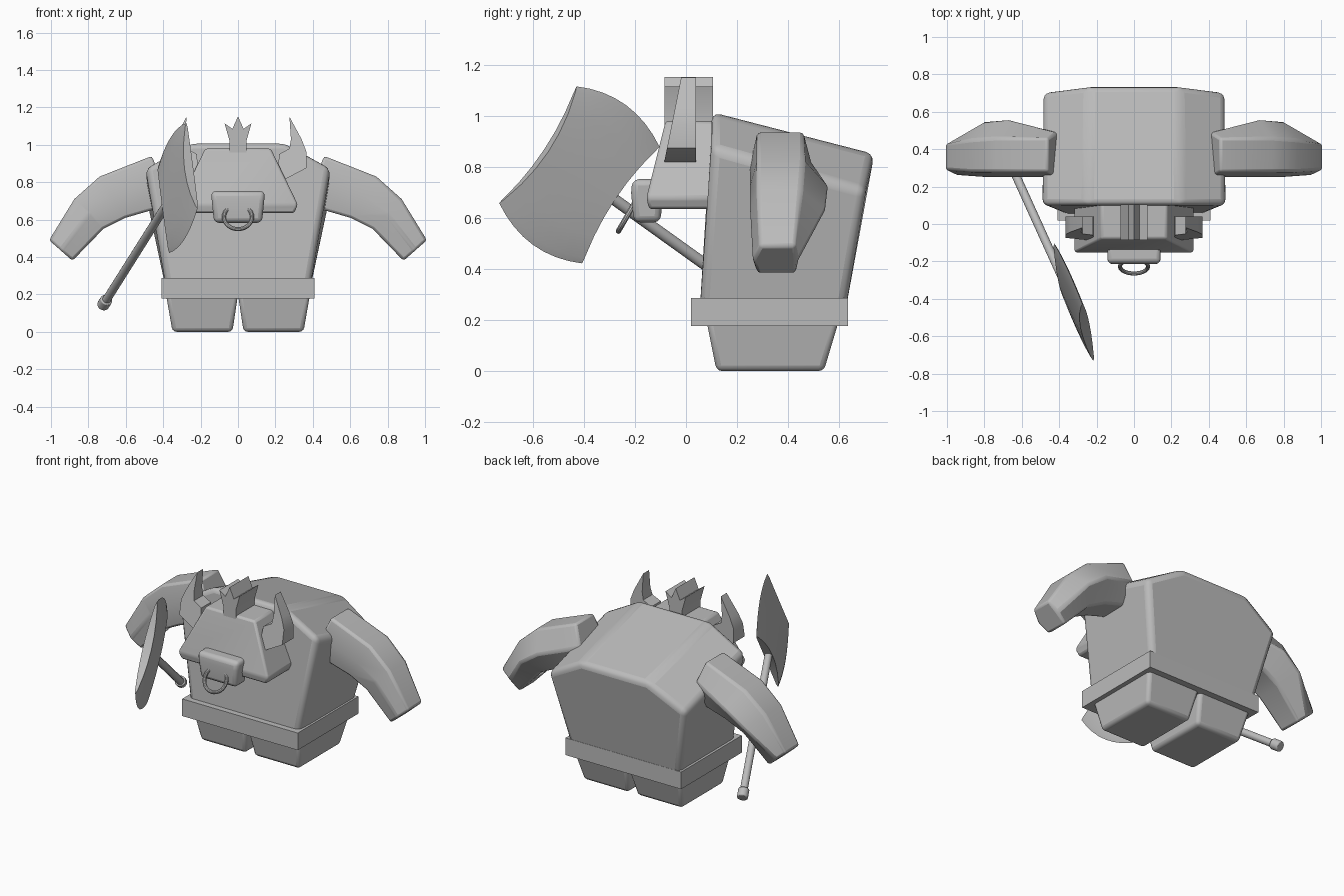
import bpy, bmesh, math
from mathutils import Vector

if "Cube" in bpy.data.objects:
    bpy.data.objects.remove(bpy.data.objects["Cube"])

grey = bpy.data.materials.new("stone_grey")
grey.diffuse_color = (0.5, 0.5, 0.5, 1)
grey.use_nodes = True
grey.node_tree.nodes["Principled BSDF"].inputs["Base Color"].default_value = grey.diffuse_color


def finish(ob, bevel=0.0, segments=3):
    ob.data.materials.append(grey)
    if bevel:
        m = ob.modifiers.new("bevel", 'BEVEL')
        m.width = bevel
        m.segments = segments
        m.limit_method = 'ANGLE'
        m.angle_limit = math.radians(25)
    bpy.ops.object.select_all(action='DESELECT')
    ob.select_set(True)
    bpy.context.view_layer.objects.active = ob
    bpy.ops.object.shade_smooth_by_angle(angle=math.radians(28))
    return ob


def from_bmesh(name, bm, bevel=0.0, segments=3):
    bmesh.ops.recalc_face_normals(bm, faces=bm.faces)
    me = bpy.data.meshes.new(name)
    bm.to_mesh(me)
    bm.free()
    ob = bpy.data.objects.new(name, me)
    bpy.context.collection.objects.link(ob)
    return finish(ob, bevel, segments)


def loft(name, rings, bevel=0.0, segments=3, sx=1):
    """Skin a list of equal-length rings and cap both ends."""
    bm = bmesh.new()
    vs = [[bm.verts.new((sx * x, y, z)) for x, y, z in r] for r in rings]
    n = len(rings[0])
    for a, b in zip(vs, vs[1:]):
        for i in range(n):
            j = (i + 1) % n
            bm.faces.new((a[i], a[j], b[j], b[i]))
    bm.faces.new(vs[0])
    bm.faces.new(vs[-1])
    return from_bmesh(name, bm, bevel, segments)


def rect(x0, x1, y0, y1, z):
    return [(x0, y0, z), (x1, y0, z), (x1, y1, z), (x0, y1, z)]


def mirrored(half):
    return half + [(-x, y, z) for x, y, z in reversed(half)]


def rod(name, a, b, r, bevel=0.0):
    a, b = Vector(a), Vector(b)
    bpy.ops.mesh.primitive_cylinder_add(vertices=16, radius=r, depth=(b - a).length,
                                        location=(a + b) / 2)
    ob = bpy.context.object
    ob.name = name
    ob.rotation_euler = (b - a).to_track_quat('Z', 'Y').to_euler()
    return finish(ob, bevel, 2)


# Torso: front and back outlines joined, back shoulders lower
loft("torso", [
    mirrored([(0.375, 0.05, 0.18), (0.495, 0.10, 0.88), (0.25, 0.10, 1.015)]),
    mirrored([(0.375, 0.615, 0.18), (0.49, 0.705, 0.71), (0.24, 0.74, 0.85)])], 0.035)

# Belt
loft("belt", [rect(-0.41, 0.41, 0.02, 0.635, z) for z in (0.177, 0.287)])

for side, sx in (("left", 1), ("right", -1)):
    # Legs
    loft(side + "_leg", [rect(0.03, 0.35, 0.12, 0.54, 0.0),
                         rect(0.0, 0.385, 0.08, 0.60, 0.20)], 0.022, sx=sx)

    # Arms: hexagonal sections from (top, bottom, front y, top back y, bulge y)
    rings = []
    for (tx, tz), (bx, bz), yf, yt, yb in (
            ((0.46, 0.94), (0.36, 0.68), 0.25, 0.46, 0.49),
            ((0.74, 0.83), (0.60, 0.61), 0.25, 0.46, 0.56),
            ((0.875, 0.71), (0.72, 0.55), 0.25, 0.45, 0.55),
            ((1.01, 0.49), (0.885, 0.38), 0.26, 0.43, 0.435)):
        mx, mz = (tx + bx) / 2, (tz + bz) / 2
        rings.append([(tx, yf + 0.03, tz), (mx, yf, mz), (bx, yf + 0.02, bz),
                      (bx, yt, bz), (mx, yb, mz), (tx, yt, tz)])
    loft(side + "_arm", rings, 0.014, 2, sx)

    # Horns: flat outline whose front leans back toward the tip
    outline = [(0.21, 0.82), (0.26, 0.82), (0.365, 0.875), (0.365, 0.965), (0.34, 1.03),
               (0.275, 1.15), (0.283, 1.03), (0.275, 0.98), (0.22, 0.95)]
    loft(side + "_horn", [[(x, -0.085 + 0.2 * (z - 0.82), z) for x, z in outline],
                          [(x, 0.04, z) for x, z in outline]], sx=sx)

# Head
loft("head", [rect(-0.30, 0.30, -0.145, 0.13, 0.635),
              rect(-0.32, 0.32, -0.155, 0.13, 0.68),
              rect(-0.175, 0.175, -0.08, 0.13, 0.98)], 0.012, 2)

# Crest: three spikes run front to back
crest = [(0.045, 0.96), (0.045, 1.02), (0.072, 1.115), (0.03, 1.085)]
crest = crest + [(0, 1.152)] + [(-x, z) for x, z in reversed(crest)]
loft("crest", [[(x, y, z) for x, z in crest] for y in (-0.085, 0.105)])

# Snout with a flap line and a ring
loft("snout", [rect(-0.128, 0.128, -0.205, -0.10, 0.583),
               rect(-0.14, 0.14, -0.215, -0.09, 0.70),
               rect(-0.145, 0.145, -0.21, -0.08, 0.752)], 0.025)
bpy.ops.mesh.primitive_torus_add(major_radius=0.075, minor_radius=0.011, major_segments=32,
                                 minor_segments=10, location=(0, -0.227, 0.614),
                                 rotation=(math.radians(60), 0, 0))
bpy.context.object.name = "nose_ring"
finish(bpy.context.object)

# Axe handle and pommel
butt, neck = Vector((-0.72, 0.455, 0.145)), Vector((-0.36, -0.34, 0.715))
along = (neck - butt).normalized()
rod("axe_handle", butt, neck, 0.023)
rod("axe_pommel", butt - along * 0.01, butt + along * 0.05, 0.033, 0.006)

# Double axe blade: curved cutting edges, hollow sides, thin toward the edges
centre = Vector((-0.322, -0.418, 0.769))
v_axis = Vector((0.077, -0.165, 0.12)).normalized()
u_axis = Vector((-0.03, 0.152, 0.229)).normalized()
n_axis = u_axis.cross(v_axis).normalized()
S = [-1, -0.92, -0.6, -0.3, 0, 0.3, 0.6, 0.92, 1]
T = [i / 4 for i in range(-4, 5)]


def blade_point(s, t, k):
    u = s * (0.276 + 0.055 * (1 - t * t))
    v = t * 0.215 * (0.80 + 0.20 * s * s)
    h = 0.004 + 0.022 * (1 - s * s)
    return centre + u_axis * u + v_axis * v + n_axis * (h * k if abs(s) < 1 else 0)


bm = bmesh.new()
grids = [[[bm.verts.new(blade_point(s, t, k)) for t in T] for s in S] for k in (1, -1)]
for g in grids:
    for i in range(len(S) - 1):
        for j in range(len(T) - 1):
            bm.faces.new((g[i][j], g[i + 1][j], g[i + 1][j + 1], g[i][j + 1]))
a, b = grids
for j in (0, len(T) - 1):
    for i in range(len(S) - 1):
        bm.faces.new((a[i][j], a[i + 1][j], b[i + 1][j], b[i][j]))
bmesh.ops.remove_doubles(bm, verts=bm.verts, dist=0.0005)
from_bmesh("axe_blade", bm)
